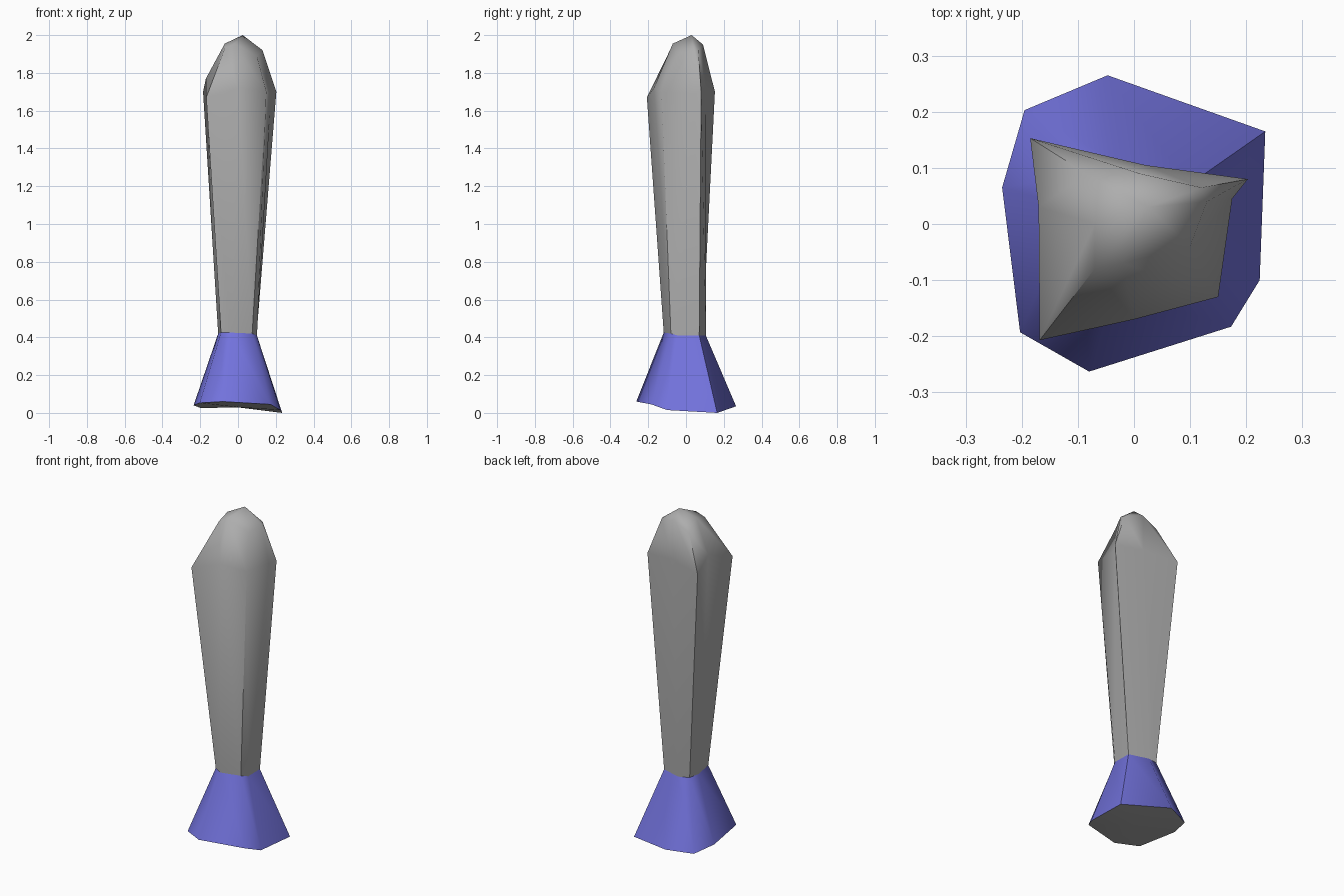
import bpy, bmesh

if "Cube" in bpy.data.objects:
    bpy.data.objects.remove(bpy.data.objects["Cube"])

def material(name, rgb):
    m = bpy.data.materials.new(name)
    m.diffuse_color = (*rgb, 1)
    m.use_nodes = True
    m.node_tree.nodes["Principled BSDF"].inputs["Base Color"].default_value = m.diffuse_color
    return m

grey = material("stone grey", (0.42, 0.42, 0.42))
blue = material("soft blue", (0.17, 0.17, 0.72))

# Irregular eight-sided cross-sections, all listed in the same order
base = [(-.195, .203, .025), (-.047, .265, .035), (.234, .165, 0), (.224, -.10, .015),
        (.173, -.183, .045), (-.08, -.263, .06), (-.203, -.193, .053), (-.235, .065, .04)]
neck = [(-.086, .088, .415), (-.02, .105, .41), (.098, .07, .41), (.1, -.044, .41),
        (.075, -.08, .42), (-.035, -.118, .425), (-.09, -.085, .425), (-.105, .03, .42)]
shoulder = [(-.185, .153, 1.70), (.02, .105, 1.72), (.203, .08, 1.70), (.175, .045, 1.69),
            (.15, -.13, 1.70), (0, -.17, 1.72), (-.168, -.207, 1.67), (-.17, .03, 1.77)]
crown = [(-.085, .09, 1.90), (.01, .09, 1.95), (.12, .065, 1.92), (.13, .04, 1.92),
         (.10, -.04, 1.89), (-.02, -.07, 1.955), (-.07, -.08, 1.93), (-.07, 0, 1.955)]

def loft(name, rings, mats, top=None, bottom=None):
    """Skin the rings, closing the ends with fans to a tip point."""
    bm = bmesh.new()
    vs = [[bm.verts.new(p) for p in r] for r in rings]
    n = len(vs[0])
    for a, b in zip(vs, vs[1:]):
        for i in range(n):
            j = (i + 1) % n
            bm.faces.new((a[i], a[j], b[j], b[i]))
    for tip, ring, slot in ((top, vs[-1], 0), (bottom, vs[0], 1)):
        if tip:
            t = bm.verts.new(tip)
            for i in range(n):
                bm.faces.new((ring[i], ring[(i + 1) % n], t)).material_index = slot
    bmesh.ops.recalc_face_normals(bm, faces=bm.faces)
    # Open lofts: make sure the sides face outward
    side = bm.faces[:] [0]
    c = side.calc_center_median()
    if side.normal.x * c.x + side.normal.y * c.y < 0:
        bmesh.ops.reverse_faces(bm, faces=bm.faces[:])
    me = bpy.data.meshes.new(name)
    bm.to_mesh(me)
    bm.free()
    for m in mats:
        me.materials.append(m)
    ob = bpy.data.objects.new(name, me)
    bpy.context.collection.objects.link(ob)
    bpy.context.view_layer.objects.active = ob
    ob.select_set(True)
    bpy.ops.object.shade_smooth_by_angle(angle=1.0)
    ob.select_set(False)

# Grey shaft with rounded tip
loft("shaft", [neck, shoulder, crown], [grey], top=(.025, .03, 2.0))
# Flared blue foot with grey underside
loft("foot", [base, neck], [blue, grey], bottom=(0, 0, .03))
